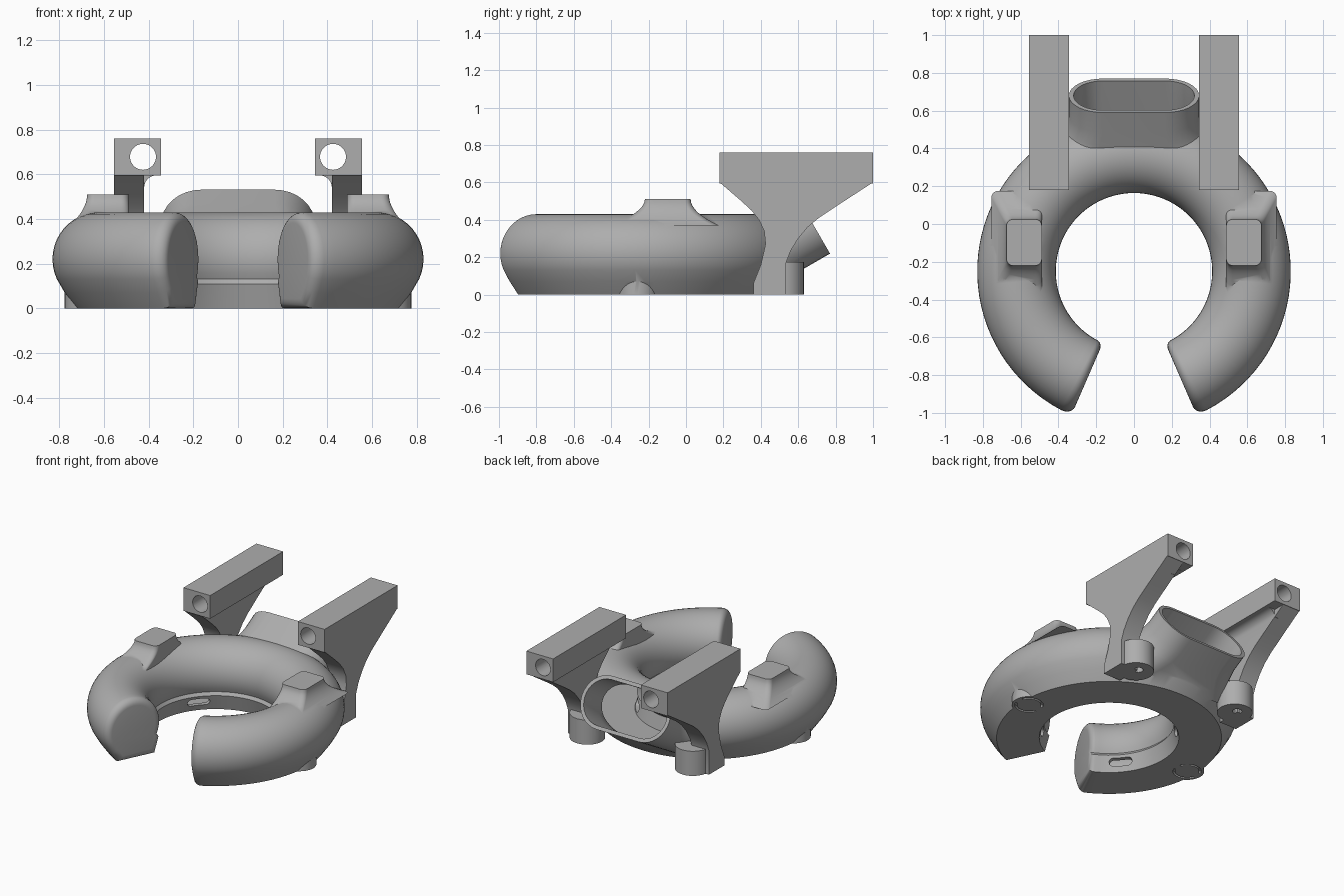
import bpy, bmesh
from math import sin, cos, pi, radians, sqrt
from mathutils import Vector, Matrix

cube = bpy.data.objects.get("Cube")
if cube:
    bpy.data.objects.remove(cube)

grey = bpy.data.materials.new("plain grey")
grey.use_nodes = True
colour = (0.42, 0.42, 0.42, 1)
grey.diffuse_color = colour
grey.node_tree.nodes["Principled BSDF"].inputs["Base Color"].default_value = colour

RING = Vector((0, -0.25, 0))


def loft(name, sections):
    """Skin a list of matching closed sections and cap both ends."""
    bm = bmesh.new()
    rows = [[bm.verts.new(p) for p in s] for s in sections]
    for a, b in zip(rows, rows[1:]):
        for i in range(len(a)):
            j = (i + 1) % len(a)
            bm.faces.new((a[i], a[j], b[j], b[i]))
    bm.faces.new(rows[0])
    bm.faces.new(rows[-1])
    bmesh.ops.recalc_face_normals(bm, faces=bm.faces)
    mesh = bpy.data.meshes.new(name)
    bm.to_mesh(mesh)
    bm.free()
    mesh.materials.append(grey)
    ob = bpy.data.objects.new(name, mesh)
    bpy.context.collection.objects.link(ob)
    return ob


def cylinder(name, centre, r, z0, z1, n=40):
    return loft(name, [[Vector((centre[0] + r * cos(2 * pi * i / n),
                                centre[1] + r * sin(2 * pi * i / n), z))
                        for i in range(n)] for z in (z0, z1)])


def combine(target, other, operation):
    """Apply a boolean and remove the helper."""
    bpy.context.view_layer.objects.active = target
    mod = target.modifiers.new("join", 'BOOLEAN')
    mod.operation, mod.solver, mod.object = operation, 'EXACT', other
    bpy.ops.object.modifier_apply(modifier=mod.name)
    bpy.data.objects.remove(other)


def smooth(ob, angle=35):
    bpy.ops.object.select_all(action='DESELECT')
    ob.select_set(True)
    bpy.context.view_layer.objects.active = ob
    bpy.ops.object.shade_smooth_by_angle(angle=radians(angle))


def ring_section(inset):
    """Rounded duct section with a flat base, as radius and height."""
    pts = [(0.45, 0), (0.725, 0), (0.775, 0.07)]
    pts += [(0.622 + 0.208 * cos(a), 0.22 + 0.21 * sin(a))
            for a in (radians(-25 + 230 * i / 28) for i in range(29))]
    pts += [(0.418, 0.11)]
    k = 1 - inset / 0.21
    return [(0.61 + (r - 0.61) * k, 0.21 + (z - 0.21) * k) for r, z in pts]


def ring_sweep(name, inset, end, fillet):
    """Sweep the section round the open ring, rounding both ends."""
    stops = []
    for i in range(7):
        a = pi / 2 * i / 6
        stops.append((end + fillet * (1 - sin(a)) / 0.62 * -1 + fillet / 0.62,
                      fillet * (1 - cos(a))))
    stops = [(end + fillet * (1 - s) / 0.62, fillet * (1 - sqrt(1 - s * s)))
             for s in (cos(pi / 2 * i / 6) for i in range(7))]
    # each stop is (angle, extra inset); mirror for the other end
    first, last = -pi / 2 + stops[-1][0], 3 * pi / 2 - stops[-1][0]
    path = [(-pi / 2 + a, f) for a, f in stops]
    path += [(first + (last - first) * i / 80, 0) for i in range(1, 80)]
    path += [(3 * pi / 2 - a, f) for a, f in reversed(stops)]
    sections = []
    for a, f in path:
        out = Vector((cos(a), sin(a), 0))
        sections.append([RING + out * r + Vector((0, 0, z))
                         for r, z in ring_section(inset + f)])
    return loft(name, sections)


def stadium(centre, half_w, half_h, u, v, n=16):
    pts = []
    for side in (1, -1):
        for i in range(n + 1):
            a = -pi / 2 + pi * i / n
            pts.append(centre + u * side * (half_w - half_h + half_h * cos(a))
                       + v * side * half_h * sin(a))
    return pts


# inlet tube frame, tilted up toward the back
axis = Vector((0, cos(pi / 6), sin(pi / 6)))
across, rise = Vector((1, 0, 0)), Vector((0, -sin(pi / 6), cos(pi / 6)))
mouth = Vector((0, 0.68, 0.375))


def inlet(name, steps, wall):
    return loft(name, [stadium(mouth + axis * d, w - wall, 0.18 - wall, across, rise)
                       for d, w in steps])


# duct ring with inlet
duct = ring_sweep("duct_ring", 0, radians(23.5), 0.045)
combine(duct, inlet("inlet", [(0, 0.345), (-0.12, 0.345), (-0.2, 0.36),
                              (-0.28, 0.4), (-0.34, 0.44)], 0), 'UNION')

# raised mounts, foot pads and screw bosses on both sides
def rounded_rect(x0, x1, y0, y1, z, r, n=6):
    pts = []
    for k, (cx, cy) in enumerate(((x1 - r, y1 - r), (x0 + r, y1 - r),
                                  (x0 + r, y0 + r), (x1 - r, y0 + r))):
        for i in range(n + 1):
            a = pi / 2 * (k + i / n)
            pts.append(Vector((cx + r * cos(a), cy + r * sin(a), z)))
    return pts


def mirrored(sections, side):
    return [[Vector((p.x * side, p.y, p.z)) for p in s] for s in sections]


for side in (1, -1):
    flare = []
    for i in range(9):
        t = i / 8
        g = (1 - t) ** 2
        flare.append(rounded_rect(0.488, 0.675 + 0.08 * g, -0.22 - 0.19 * g,
                                  0.025 + 0.15 * g, 0.37 + 0.14 * t, 0.035))
    combine(duct, loft("mount", mirrored(flare, side)), 'UNION')
    combine(duct, cylinder("pad", (0.665 * side, -0.26), 0.11, 0, 0.1), 'UNION')
    combine(duct, cylinder("boss", (0.415 * side, 0.515), 0.115, 0, 0.175), 'UNION')

# hollow inside
combine(duct, ring_sweep("duct_cavity", 0.03, radians(27), 0.03), 'DIFFERENCE')
combine(duct, inlet("inlet_cavity", [(0.05, 0.345), (-0.2, 0.345), (-0.36, 0.38)],
                    0.025), 'DIFFERENCE')

# outlet slots low on the inner wall
for deg in (-40, 40, 140, 220):
    a = radians(deg)
    out, along = Vector((cos(a), sin(a), 0)), Vector((-sin(a), cos(a), 0))
    slot = [stadium(RING + out * r + Vector((0, 0, 0.065)), 0.075, 0.026,
                    along, Vector((0, 0, 1)), 8) for r in (0.36, 0.5)]
    combine(duct, loft("slot", slot), 'DIFFERENCE')

# screw holes and curved pockets underneath
for side in (1, -1):
    combine(duct, cylinder("hole", (0.415 * side, 0.54), 0.03, -0.05, 0.14), 'DIFFERENCE')
    for start in (20, 200):
        arc = []
        for i in range(17):
            a = radians(start + 140 * i / 16)
            out = Vector((cos(a), sin(a), 0))
            arc.append([Vector((0.665 * side, -0.26, z)) + out * r
                        for r, z in ((0.078, -0.02), (0.092, -0.02),
                                     (0.092, 0.02), (0.078, 0.02))])
        combine(duct, loft("pocket", arc), 'DIFFERENCE')
smooth(duct)

# brackets: long top bar on a curved web
web_profile = [(0.18, 0.6), (0.29, 0.505), (0.35, 0.45), (0.39, 0.4), (0.418, 0.34),
               (0.425, 0.27), (0.40, 0.16), (0.36, 0.06), (0.36, 0), (0.535, 0),
               (0.535, 0.17), (0.56, 0.235), (0.6, 0.3), (0.65, 0.36), (0.71, 0.41),
               (0.8, 0.47), (1, 0.6), (1, 0.65), (0.18, 0.65)]
for side, label in ((1, "left"), (-1, "right")):
    web = [[Vector((x, y, z)) for y, z in web_profile] for x in (0.42, 0.555)]
    bar = [[Vector((x, y, z)) for x, z in ((0.345, 0.595), (0.555, 0.595),
                                           (0.555, 0.76), (0.345, 0.76))]
           for y in (0.18, 1)]
    # cove between bar and web
    cove = [Vector((0.365 + 0.055 * sin(a), 0, 0.54 + 0.055 * cos(a)))
            for a in (pi / 2 * i / 6 for i in range(7))]
    cove += [Vector((0.45, 0, 0.54)), Vector((0.45, 0, 0.62)), Vector((0.365, 0, 0.62))]
    fillet = [[p + Vector((0, y, 0)) for p in cove] for y in (0.25, 0.91)]
    bracket = loft(label + "_bracket", mirrored(bar, side))
    combine(bracket, loft("web", mirrored(web, side)), 'UNION')
    combine(bracket, loft("cove", mirrored(fillet, side)), 'UNION')
    bore = cylinder("bore", (0, 0), 0.058, -1.2, 0)
    bore.data.transform(Matrix.Translation((0.425 * side, 0, 0.678))
                        @ Matrix.Rotation(pi / 2, 4, 'X'))
    combine(bracket, bore, 'DIFFERENCE')
    smooth(bracket, 25)
